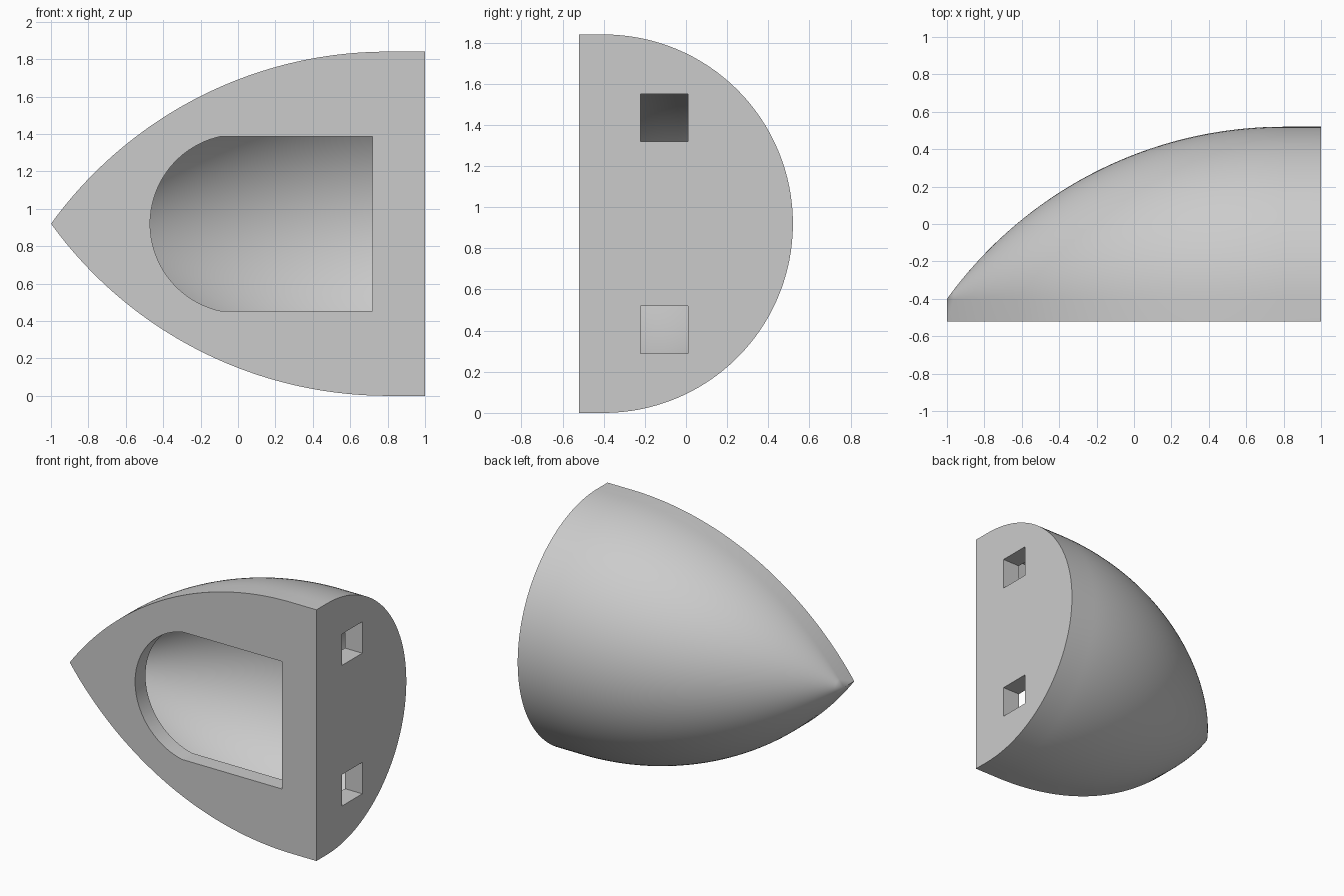
import bpy, bmesh, math

if "Cube" in bpy.data.objects:
    bpy.data.objects.remove(bpy.data.objects["Cube"], do_unlink=True)

AXIS_Y, AXIS_Z = -0.40, 0.92      # axis of the pointed dome
FRONT_Y = -0.52                   # flat front of the slab
SHOULDER = 0.80                   # where the curve meets the straight base
ARC, DROP = 2.22, 1.30            # curve radius and its centre offset
WALL = 0.12

grey = bpy.data.materials.new("light grey")
grey.use_nodes = True
grey.diffuse_color = (0.6, 0.6, 0.6, 1)
grey.node_tree.nodes["Principled BSDF"].inputs["Base Color"].default_value = (0.6, 0.6, 0.6, 1)


def make_object(name, bm):
    bmesh.ops.remove_doubles(bm, verts=bm.verts, dist=1e-5)
    bmesh.ops.recalc_face_normals(bm, faces=bm.faces)
    mesh = bpy.data.meshes.new(name)
    bm.to_mesh(mesh)
    bm.free()
    mesh.materials.append(grey)
    obj = bpy.data.objects.new(name, mesh)
    bpy.context.collection.objects.link(obj)
    return obj


def half_ogive(name, arc, front, base_x, rings=48, segs=64):
    """Half of a pointed dome lying along x, with straight sides down to a flat front."""
    bm = bmesh.new()
    reach = math.sqrt(arc ** 2 - DROP ** 2)
    stations = [(SHOULDER - reach * (1 - i / rings)) for i in range(rings + 1)] + [base_x]
    loops = []
    for x in stations:
        dx = max(SHOULDER - x, 0)
        r = max(math.sqrt(arc ** 2 - dx ** 2) - DROP, 0)
        pts = [(front, r)]
        for k in range(segs + 1):
            a = math.pi * k / segs
            pts.append((AXIS_Y + r * math.sin(a), r * math.cos(a)))
        pts.append((front, -r))
        loops.append([bm.verts.new((x, y, AXIS_Z + z)) for y, z in pts])
    for a, b in zip(loops, loops[1:]):
        for i in range(len(a)):
            j = (i + 1) % len(a)
            bm.faces.new((a[i], a[j], b[j], b[i]))
    bm.faces.new(loops[-1])
    return make_object(name, bm)


def box(name, lo, hi):
    bm = bmesh.new()
    bmesh.ops.create_cube(bm, size=1)
    for v in bm.verts:
        v.co = [(l + h) / 2 + c * (h - l) for l, h, c in zip(lo, hi, v.co)]
    return make_object(name, bm)


def window_cutter():
    """Window outline with one rounded end, pushed through the front wall."""
    half, radius, cx = 0.467, 0.477, 0.007
    spread = math.asin(half / radius)
    pts = [(0.72, -half), (0.72, half)]
    for k in range(41):
        a = math.pi - spread + 2 * spread * k / 40
        pts.append((cx + radius * math.cos(a), radius * math.sin(a)))
    bm = bmesh.new()
    face = bm.faces.new([bm.verts.new((x, FRONT_Y - 0.1, AXIS_Z + z)) for x, z in pts])
    side = bmesh.ops.extrude_face_region(bm, geom=[face])
    moved = [g for g in side["geom"] if isinstance(g, bmesh.types.BMVert)]
    bmesh.ops.translate(bm, verts=moved, vec=(0, 0.27, 0))
    return make_object("window_cutter", bm)


def cut(target, cutter):
    mod = target.modifiers.new("cut", 'BOOLEAN')
    mod.operation, mod.solver, mod.object = 'DIFFERENCE', 'EXACT', cutter
    bpy.context.view_layer.objects.active = target
    bpy.ops.object.modifier_apply(modifier=mod.name)
    bpy.data.objects.remove(cutter, do_unlink=True)


# Outer shell, then the hollow inside, the window and the two square sockets
shell = half_ogive("nose_shell", ARC, FRONT_Y, 1.0)
cut(shell, half_ogive("hollow_cutter", ARC - WALL, AXIS_Y, 0.86))
cut(shell, window_cutter())
for side in (-1, 1):
    z = AXIS_Z + side * 0.515
    cut(shell, box("socket_cutter", (0.82, -0.222, z - 0.115), (1.1, 0.01, z + 0.115)))

bpy.ops.object.select_all(action='DESELECT')
shell.select_set(True)
bpy.context.view_layer.objects.active = shell
bpy.ops.object.shade_smooth_by_angle(angle=math.radians(30))
